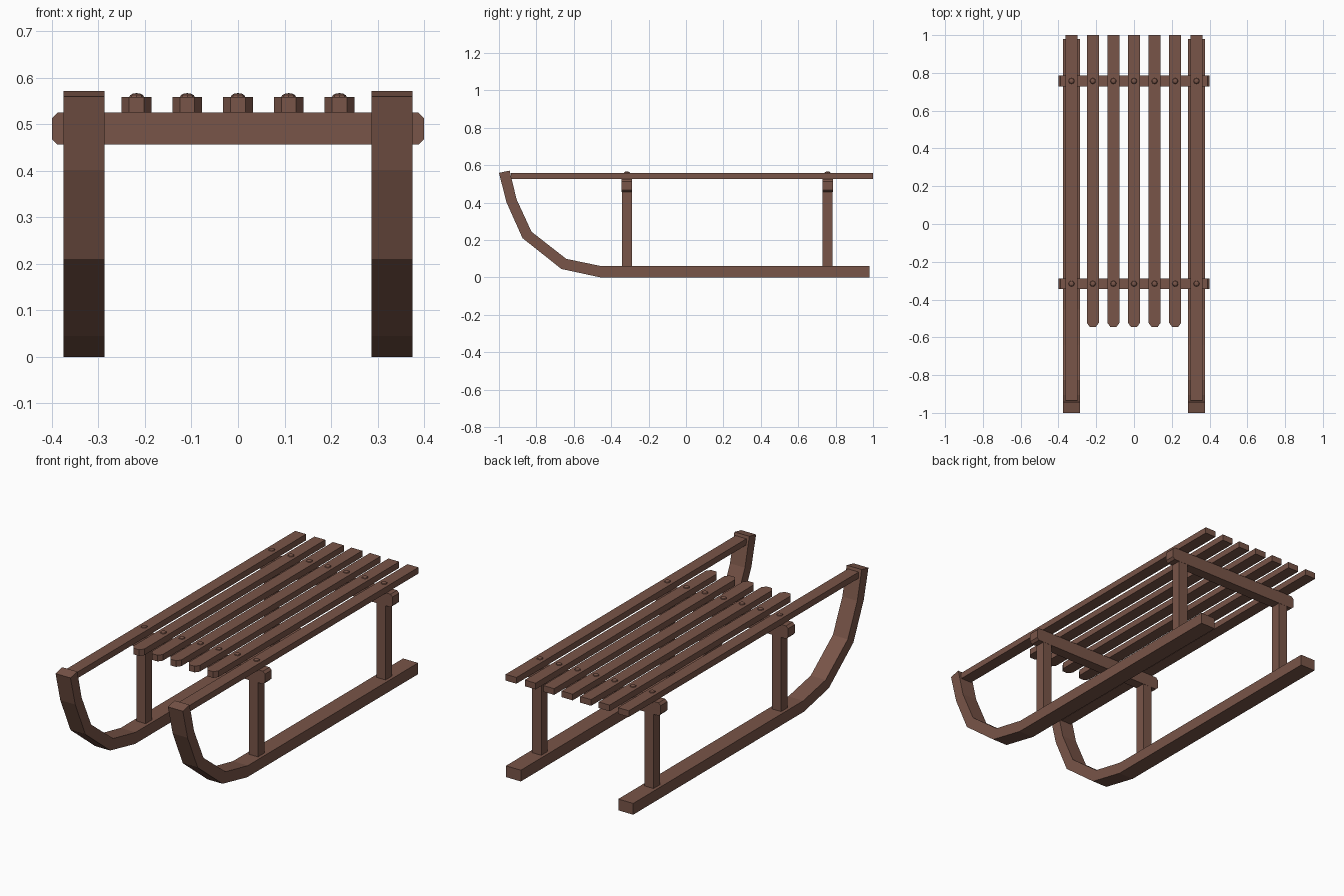
import bpy
import bmesh
from mathutils import Vector

if "Cube" in bpy.data.objects:
    bpy.data.objects.remove(bpy.data.objects["Cube"])

wood = bpy.data.materials.new("brown_wood")
wood.diffuse_color = (0.19, 0.09, 0.065, 1)
wood.use_nodes = True
wood.node_tree.nodes["Principled BSDF"].inputs["Base Color"].default_value = wood.diffuse_color

SIDE_X = 0.331            # centre line of runners, posts and outer slats
BAR_Y = (-0.316, 0.757)   # crossbar stations
SLAT_Z = (0.525, 0.558)


def prism(name, outline, place, lo, hi):
    """Extrude a 2D outline between lo and hi; place(u, v, w) gives x, y, z."""
    bm = bmesh.new()
    face = bm.faces.new([bm.verts.new(place(u, v, lo)) for u, v in outline])
    ext = bmesh.ops.extrude_face_region(bm, geom=[face])
    shift = Vector(place(0, 0, hi)) - Vector(place(0, 0, lo))
    bmesh.ops.translate(bm, vec=shift, verts=[g for g in ext["geom"] if isinstance(g, bmesh.types.BMVert)])
    bmesh.ops.recalc_face_normals(bm, faces=bm.faces)
    mesh = bpy.data.meshes.new(name)
    bm.to_mesh(mesh)
    bm.free()
    obj = bpy.data.objects.new(name, mesh)
    bpy.context.collection.objects.link(obj)
    mesh.materials.append(wood)
    return obj


def along_x(u, v, w):
    return (w, u, v)


def along_y(u, v, w):
    return (u, w, v)


def along_z(u, v, w):
    return (u, v, w)


def rect(u0, u1, v0, v1):
    return [(u0, v0), (u1, v0), (u1, v1), (u0, v1)]


# Runners: side profile as outer and inner rail lines, curling up at the front
outer = [(0.98, 0), (-0.457, 0), (-0.666, 0.045), (-0.874, 0.21), (-0.96, 0.402), (-1.0, 0.559)]
inner = [(0.98, 0.06), (-0.452, 0.06), (-0.64, 0.099), (-0.826, 0.244), (-0.906, 0.418), (-0.943, 0.571)]
for side, s in (("left", -1), ("right", 1)):
    x = s * SIDE_X
    bm = bmesh.new()
    rows = [[bm.verts.new((x + dx, y, z)) for dx, (y, z) in
             ((-0.044, o), (0.044, o), (0.044, i), (-0.044, i))] for o, i in zip(outer, inner)]
    for a, b in zip(rows, rows[1:]):
        for k in range(4):
            n = (k + 1) % 4
            bm.faces.new((a[k], a[n], b[n], b[k]))
    bm.faces.new(rows[0])
    bm.faces.new(rows[-1])
    bmesh.ops.recalc_face_normals(bm, faces=bm.faces)
    mesh = bpy.data.meshes.new(side + "_runner")
    bm.to_mesh(mesh)
    bm.free()
    mesh.materials.append(wood)
    bpy.context.collection.objects.link(bpy.data.objects.new(side + "_runner", mesh))

    # Long outer slat reaching the runner tip
    prism(side + "_rail_slat", rect(x - 0.032, x + 0.032, *SLAT_Z), along_y, -0.935, 1.0)

    # Upright posts
    for end, y in zip(("front", "rear"), BAR_Y):
        prism(f"{side}_{end}_post", rect(x - 0.027, x + 0.027, y - 0.027, y + 0.027), along_z, 0.06, 0.456)

# Crossbars with chamfered ends
bar = [(-0.4, 0.468), (-0.388, 0.456), (0.388, 0.456), (0.4, 0.468),
       (0.4, 0.513), (0.388, 0.525), (-0.388, 0.525), (-0.4, 0.513)]
for end, y in zip(("front", "rear"), BAR_Y):
    prism(end + "_crossbar", bar, along_y, y - 0.028, y + 0.028)

# Seat slats with clipped front corners
for i in range(-2, 3):
    x = i * 0.109
    plan = [(x - 0.032, 1.0), (x - 0.032, -0.523), (x - 0.016, -0.545),
            (x + 0.016, -0.545), (x + 0.032, -0.523), (x + 0.032, 1.0)]
    prism(f"seat_slat_{i + 3}", plan, along_z, *SLAT_Z)

# Low domed bolt heads where slats meet crossbars
for end, y in zip(("front", "rear"), BAR_Y):
    for n, x in enumerate((-SIDE_X, -0.218, -0.109, 0, 0.109, 0.218, SIDE_X)):
        bpy.ops.mesh.primitive_uv_sphere_add(segments=8, ring_count=6, radius=0.016,
                                             location=(x, y, SLAT_Z[1]))
        bolt = bpy.context.object
        bolt.name = f"{end}_bolt_{n + 1}"
        bolt.scale.z = 0.55
        bolt.data.materials.append(wood)
